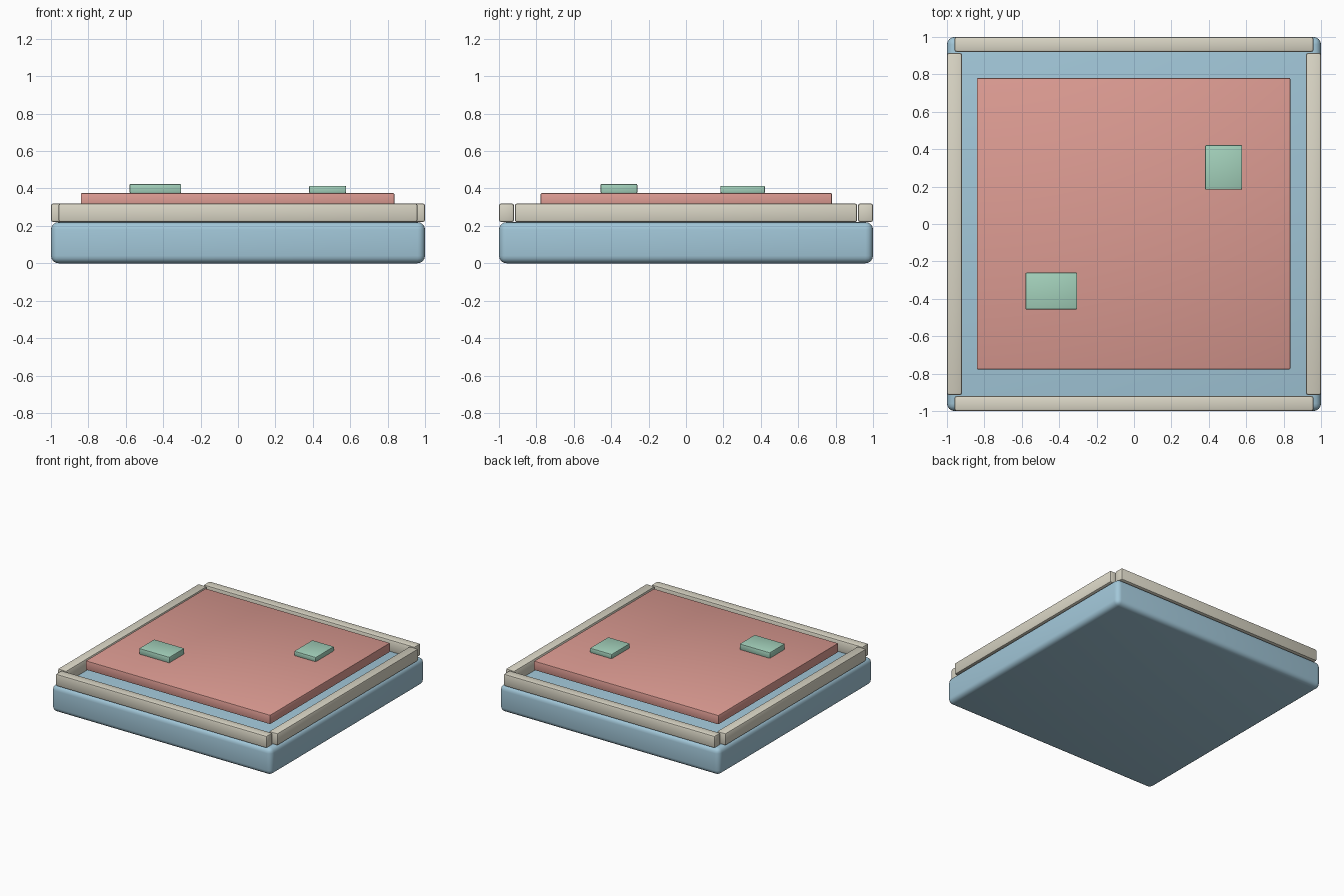
import bpy
from mathutils import Vector

if "Cube" in bpy.data.objects:
    bpy.data.objects.remove(bpy.data.objects["Cube"])


def material(name, color):
    m = bpy.data.materials.new(name)
    m.diffuse_color = (*color, 1)
    m.use_nodes = True
    m.node_tree.nodes["Principled BSDF"].inputs["Base Color"].default_value = m.diffuse_color
    return m


BLUE = material("blue", (0.36, 0.57, 0.69))
CREAM = material("cream", (0.70, 0.67, 0.56))
RED = material("red", (0.72, 0.33, 0.29))
GREEN = material("green", (0.37, 0.64, 0.50))


def box(name, lo, hi, bevel, mat, segments=2):
    """Bevelled box spanning two opposite corners."""
    lo, hi = Vector(lo), Vector(hi)
    bpy.ops.mesh.primitive_cube_add(size=1, location=(lo + hi) / 2)
    ob = bpy.context.object
    ob.name = name
    ob.scale = hi - lo
    bpy.ops.object.transform_apply(location=False, rotation=False, scale=True)
    mod = ob.modifiers.new("bevel", "BEVEL")
    mod.width = bevel
    mod.segments = segments
    bpy.ops.object.modifier_apply(modifier=mod.name)
    ob.data.materials.append(mat)
    bpy.ops.object.shade_smooth_by_angle()
    return ob


# Thick rounded base slab
box("base", (-1, -1, 0), (1, 1, 0.22), 0.04, BLUE, 4)

# Raised rim: long rails front and back, shorter rails at the sides
for side, s in (("front", -1), ("back", 1)):
    y = sorted((s * 0.92, s * 1.0))
    box(side + "_rail", (-0.96, y[0], 0.22), (0.96, y[1], 0.32), 0.012, CREAM)
for side, s in (("left", -1), ("right", 1)):
    x = sorted((s * 0.92, s * 1.0))
    box(side + "_rail", (x[0], -0.915, 0.22), (x[1], 0.915, 0.32), 0.012, CREAM)

# Panel held just above the base
box("panel", (-0.84, -0.777, 0.30), (0.836, 0.78, 0.375), 0.005, RED)

# Small blocks lying on the panel
box("left_block", (-0.58, -0.457, 0.375), (-0.304, -0.26, 0.424), 0.006, GREEN)
box("right_block", (0.38, 0.184, 0.375), (0.578, 0.422, 0.414), 0.006, GREEN)
